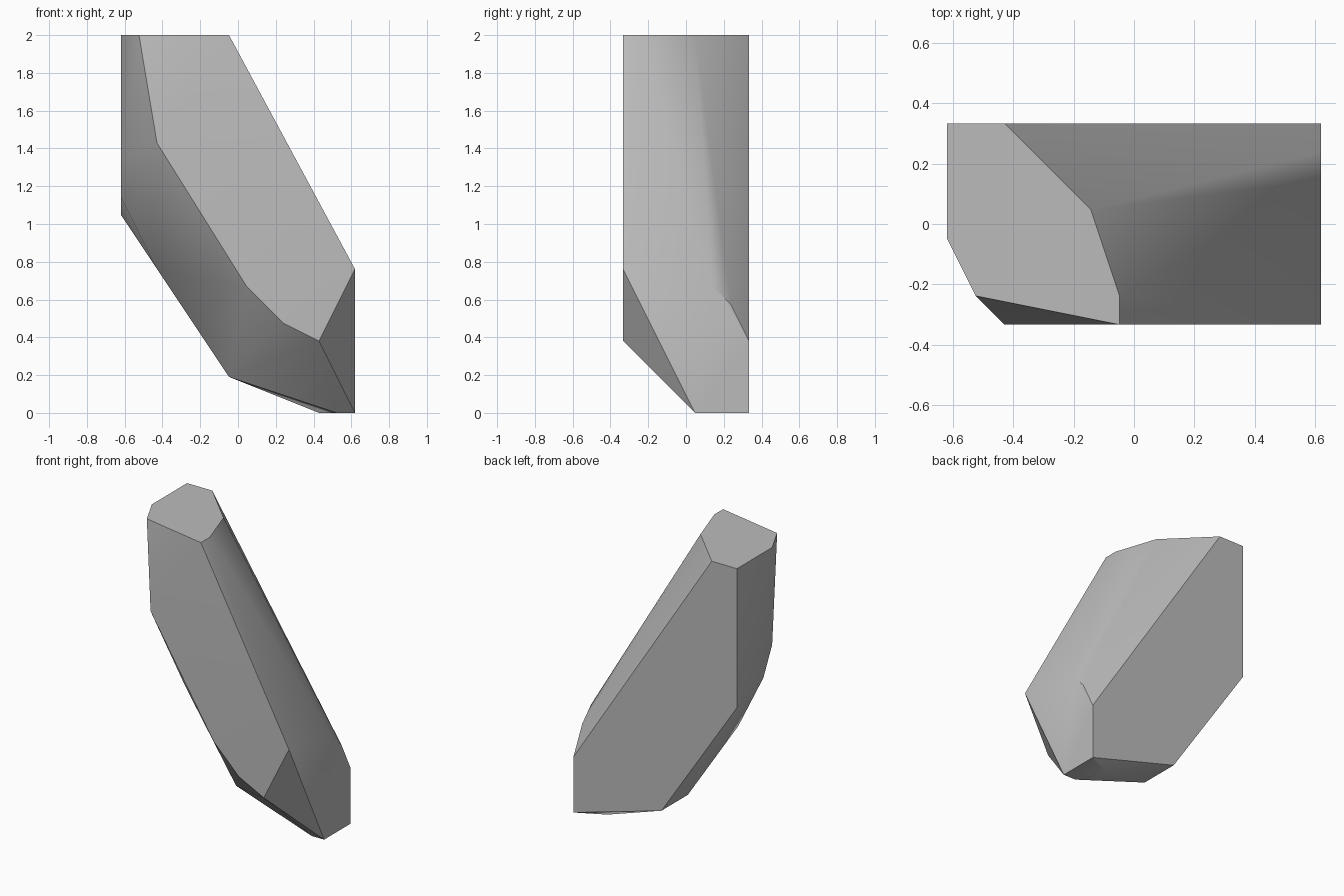
import bpy
import bmesh

# Remove the default cube
cube = bpy.data.objects.get("Cube")
if cube:
    bpy.data.objects.remove(cube, do_unlink=True)

# The stone is laid out on a coarse grid, WIDTH x DEPTH x HEIGHT cells
WIDTH, DEPTH, HEIGHT = 13, 7, 21
CELL = 2 / HEIGHT

# Outline of the flat facet on each side of the bounding block
top = [(0, 7), (2, 7), (5, 4), (6, 1), (6, 0), (1, 1), (0, 3)]
bottom = [(13, 7), (13, 4), (12, 4), (11, 6)]
front = [(6, 21), (13, 8), (11, 4), (9, 5), (7, 7), (2, 15)]
back = [(0, 21), (2, 21), (13, 4), (13, 0), (6, 2), (0, 11)]
left = [(0, 8), (4, 0), (7, 0), (7, 4), (6, 6), (5, 7)]
right = [(7, 21), (7, 11), (4, 12), (3, 14), (3, 21)]
# Ridge along the slanted underside
underside = [(6, 4, 2), (2, 4, 8)]

corners = set(underside)
corners.update((x, y, HEIGHT) for x, y in top)
corners.update((x, y, 0) for x, y in bottom)
corners.update((x, 0, z) for x, z in front)
corners.update((x, DEPTH, z) for x, z in back)
corners.update((WIDTH, y, z) for y, z in left)
corners.update((0, y, z) for y, z in right)


def to_model(corner):
    """Grid corner to a centred position standing on the ground."""
    x, y, z = corner
    return ((x - WIDTH / 2) * CELL, (y - DEPTH / 2) * CELL, z * CELL)


def make_material(name, colour):
    material = bpy.data.materials.new(name)
    material.use_nodes = True
    material.diffuse_color = colour
    shader = material.node_tree.nodes["Principled BSDF"]
    shader.inputs["Base Color"].default_value = colour
    shader.inputs["Roughness"].default_value = 0.9
    return material


# Wrap the facets in one convex skin
bm = bmesh.new()
for corner in sorted(corners):
    bm.verts.new(to_model(corner))
hull = bmesh.ops.convex_hull(bm, input=bm.verts[:])
loose = [v for v in bm.verts if not v.link_faces]
bmesh.ops.delete(bm, geom=loose, context="VERTS")

# Merge triangles lying in one plane into clean facets
bmesh.ops.dissolve_limit(bm, angle_limit=0.01, verts=bm.verts[:], edges=bm.edges[:])
bmesh.ops.recalc_face_normals(bm, faces=bm.faces[:])

mesh = bpy.data.meshes.new("stone")
bm.to_mesh(mesh)
bm.free()
mesh.materials.append(make_material("stone grey", (0.5, 0.5, 0.5, 1)))

stone = bpy.data.objects.new("stone", mesh)
bpy.context.collection.objects.link(stone)

# Soften shallow edges, keep the steep ones crisp
bpy.ops.object.select_all(action="DESELECT")
stone.select_set(True)
bpy.context.view_layer.objects.active = stone
bpy.ops.object.shade_smooth_by_angle(angle=0.5236)
